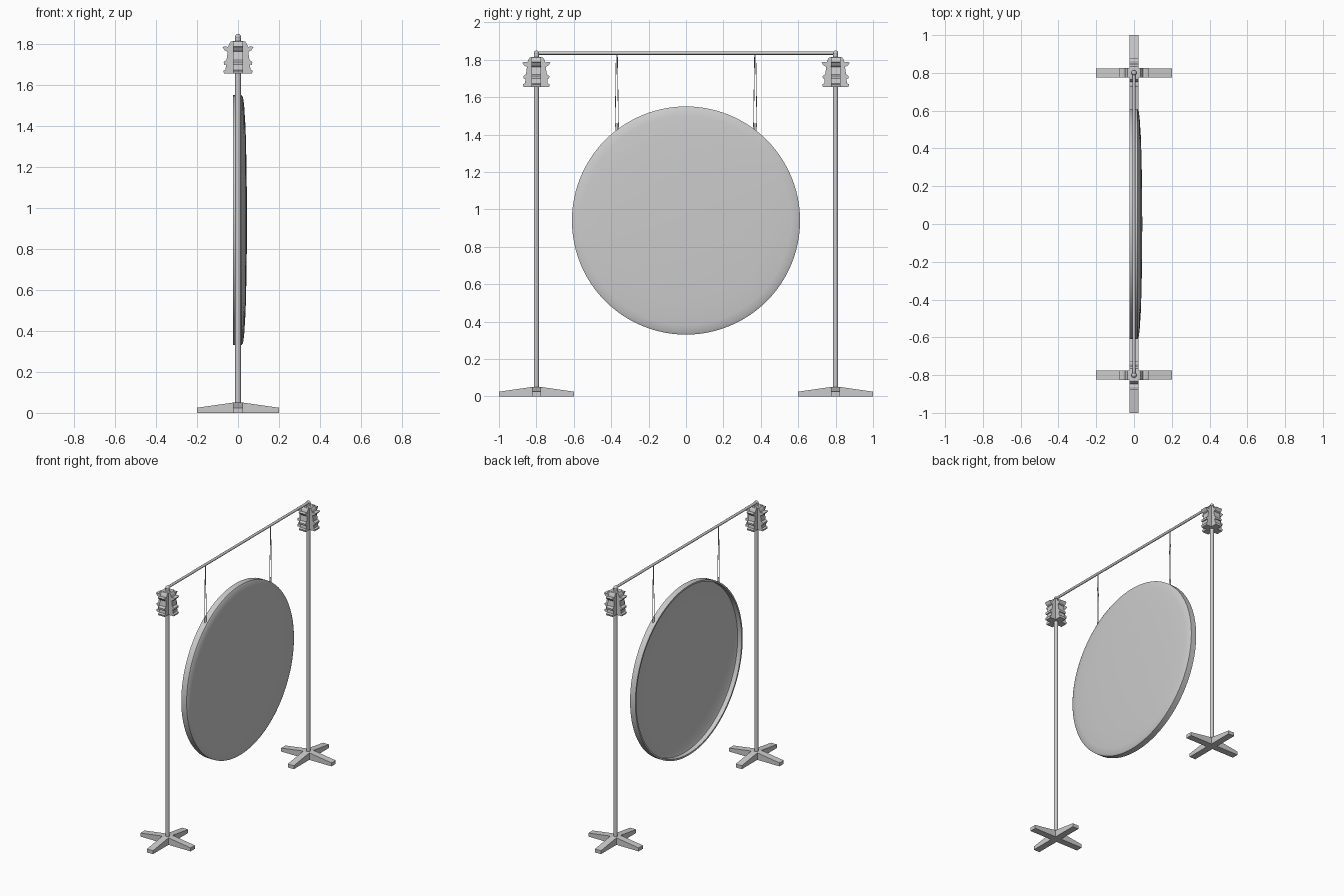
import bpy, bmesh, math
from mathutils import Vector, Matrix

if "Cube" in bpy.data.objects:
    bpy.data.objects.remove(bpy.data.objects["Cube"])

GREY = (0.6, 0.6, 0.6, 1)
metal = bpy.data.materials.new("plain grey")
metal.use_nodes = True
metal.diffuse_color = GREY
metal.node_tree.nodes["Principled BSDF"].inputs["Base Color"].default_value = GREY


def finish(bm, name, smooth=None):
    bmesh.ops.recalc_face_normals(bm, faces=bm.faces)
    mesh = bpy.data.meshes.new(name)
    bm.to_mesh(mesh)
    bm.free()
    obj = bpy.data.objects.new(name, mesh)
    bpy.context.collection.objects.link(obj)
    mesh.materials.append(metal)
    if smooth:
        bpy.ops.object.select_all(action='DESELECT')
        obj.select_set(True)
        bpy.context.view_layer.objects.active = obj
        bpy.ops.object.shade_smooth_by_angle(angle=math.radians(smooth))
    return obj


def rod(name, a, b, radius, sides=16):
    a, b = Vector(a), Vector(b)
    bm = bmesh.new()
    turn = (b - a).to_track_quat('Z', 'Y').to_matrix().to_4x4()
    bmesh.ops.create_cone(bm, cap_ends=True, segments=sides, radius1=radius, radius2=radius,
                          depth=(b - a).length, matrix=Matrix.Translation((a + b) / 2) @ turn)
    return finish(bm, name, 40)


def cross(name, half, width, y):
    """Two crossed plates cut from a mirrored half outline."""
    outline = half + [(-x, z) for x, z in reversed(half)]
    bm = bmesh.new()
    for angle in (0, math.pi / 2):
        face = bm.faces.new([bm.verts.new((x, -width / 2, z)) for x, z in outline])
        side = bmesh.ops.extrude_face_region(bm, geom=[face])["geom"]
        moved = [v for v in side if isinstance(v, bmesh.types.BMVert)]
        bmesh.ops.translate(bm, verts=moved, vec=(0, width, 0))
        plate = list({v for v in face.verts} | set(moved))
        bmesh.ops.rotate(bm, verts=plate, cent=(0, 0, 0), matrix=Matrix.Rotation(angle, 3, 'Z'))
    bmesh.ops.translate(bm, verts=bm.verts, vec=(0, y, 0))
    return finish(bm, name)


# Gong: hollow dished disc turned about the x axis
GONG_Z = 0.94
profile = [(0.033, 0), (0.031, 0.25), (0.026, 0.45), (0.015, 0.575), (0.008, 0.598), (-0.024, 0.598),
           (-0.024, 0.61), (0.018, 0.61), (0.025, 0.597), (0.03, 0.56), (0.037, 0.45),
           (0.042, 0.25), (0.044, 0)]
bm = bmesh.new()
verts = [bm.verts.new((x, 0, r)) for x, r in profile]
edges = [bm.edges.new(pair) for pair in zip(verts, verts[1:])]
bmesh.ops.spin(bm, geom=verts + edges, cent=(0, 0, 0), axis=(1, 0, 0),
               angle=math.tau, steps=96, use_duplicate=False)
bmesh.ops.remove_doubles(bm, verts=bm.verts, dist=0.0002)
bmesh.ops.translate(bm, verts=bm.verts, vec=(0, 0, GONG_Z))
finish(bm, "gong", 50)

# Crossbar
BAR_Z = 1.835
rod("crossbar", (0, -0.8, BAR_Z), (0, 0.8, BAR_Z), 0.009)

foot_outline = [(0.2, 0), (0.2, 0.025), (0.025, 0.05)]
# Ornament outline with three upswept hooks on each side
head_outline = [(0.045, 1.655), (0.068, 1.655), (0.072, 1.668), (0.061, 1.674),
                (0.058, 1.7), (0.068, 1.698), (0.07, 1.712), (0.056, 1.722),
                (0.05, 1.762), (0.064, 1.768), (0.076, 1.785), (0.062, 1.788),
                (0.048, 1.785), (0.043, 1.8), (0.035, 1.812), (0.015, 1.815)]

for side, label in ((-1, "front"), (1, "back")):
    y = side * 0.8
    # Stand
    cross(label + "_foot", foot_outline, 0.048, y)
    rod(label + "_post", (0, y, 0.03), (0, y, 1.83), 0.014)
    cross(label + "_post_head", head_outline, 0.05, y)
    bm = bmesh.new()
    bmesh.ops.create_uvsphere(bm, u_segments=16, v_segments=10, radius=0.014,
                              matrix=Matrix.Translation((0, y, BAR_Z)))
    finish(bm, label + "_bar_knob", 60)

    # Hanging cords, looped over the bar and tied to a peg on the rim
    hy = side * 0.37
    for lean, part in ((-1, "a"), (1, "b")):
        rod(f"{label}_cord_{part}", (0, hy + lean * 0.003, BAR_Z),
            (0, hy + lean * 0.009, 1.44), 0.0018, 6)
    rod(label + "_cord_peg", (0, hy, 1.41), (0, hy, 1.46), 0.008, 10)
